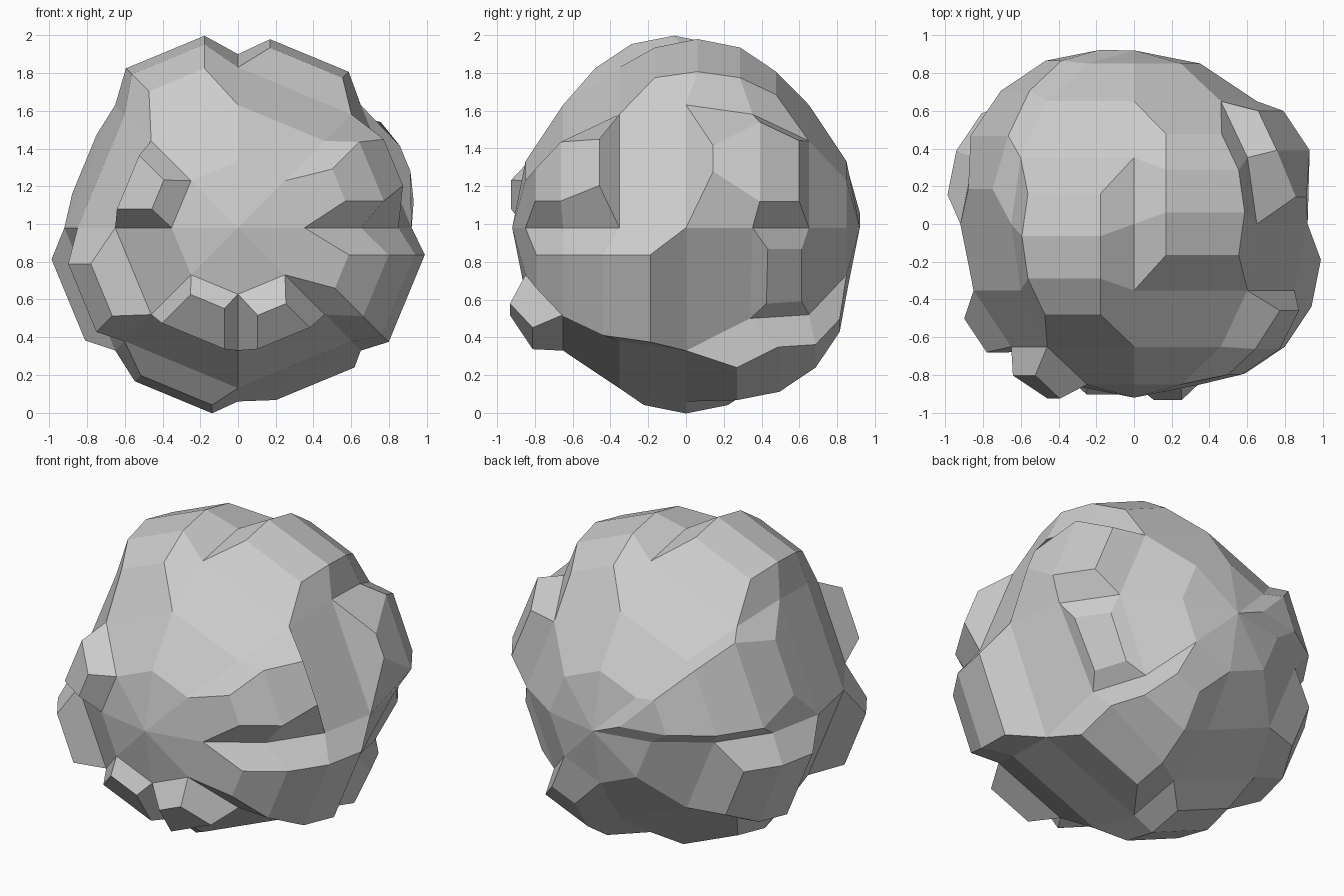
import bpy, bmesh, math
from mathutils import Vector, Matrix

if "Cube" in bpy.data.objects:
    bpy.data.objects.remove(bpy.data.objects["Cube"])

R = 0.92

# Low-poly ball, poles on the front/back axis
bm = bmesh.new()
bmesh.ops.create_uvsphere(bm, u_segments=8, v_segments=8, radius=R,
                          matrix=Matrix.Rotation(math.radians(90), 4, 'X'))
bm.normal_update()

# Index faces by sector (45 deg, from +x towards +z) and ring (front to back)
grid = {}
for f in bm.faces:
    c = f.calc_center_median()
    sector = int(math.degrees(math.atan2(c.z, c.x)) % 360 // 45)
    ring = int(math.degrees(math.acos(-c.y / c.length)) // 22.5)
    grid[(sector, ring)] = f

# Small dent beside the low block on the right
dent = min(bm.verts, key=lambda v: (v.co - Vector((0.6, 0.35, -0.6))).length)
dent.co = (0.59, 0.34, -0.48)


def raise_plate(sector, first, last, shrink, height, nudge=(0, 0, 0), pinch=1, end=0):
    """Extrude a strip of faces, shrink it, push it out; pinch narrows the
    front (end=-1) or back (end=1) edge."""
    faces = [grid[(sector, r)] for r in range(first, last + 1)]
    verts = {v for f in faces for v in f.verts}
    mid = sum((v.co for v in verts), Vector()) / len(verts)
    out = sum((f.normal for f in faces), Vector()).normalized()
    new = bmesh.ops.extrude_face_region(bm, geom=faces)['geom']
    old = [f for f in faces if f.is_valid]
    if old:
        bmesh.ops.delete(bm, geom=old, context='FACES')
    moved = [v for v in new if isinstance(v, bmesh.types.BMVert)]
    for v in moved:
        v.co = mid + (v.co - mid) * shrink + out * height + Vector(nudge)
    if end:
        edge = sorted(moved, key=lambda v: -end * v.co.y)[:2]
        centre = (edge[0].co + edge[1].co) / 2
        for v in edge:
            v.co = centre.lerp(v.co, pinch)


# sector, first ring, last ring, shrink, height
plates = [
    (1, 3, 5, 0.64, 0.175, (0, -0.03, 0)),                 # top right
    (2, 2, 4, 0.64, 0.195, (0, 0.03, 0)),                  # top left
    (0, 1, 2, 0.68, 0.150, (0.06, 0.08, 0.03), 0.6, 1),    # right front, upper
    (0, 4, 5, 0.70, 0.150, (0, -0.01, 0), 0.3, -1),        # right back, upper
    (7, 1, 3, 0.71, 0.160, (0.04, 0.03, -0.02)),           # right front, lower
    (7, 5, 5, 0.60, 0.050),                                # right back, small block
    (6, 1, 1, 0.60, 0.150),                                # lower front, right block
    (5, 1, 1, 0.72, 0.100),                                # lower front, left block
    (3, 1, 1, 0.62, 0.140),                                # left front, upper block
    (4, 2, 2, 0.60, 0.170, (0, 0, -0.03)),                 # left front, lower block
    (3, 4, 7, 0.80, 0.120, (0, 0, 0), 0.6, -1),            # left back, upper
    (4, 4, 5, 0.66, 0.170, (0, -0.02, -0.01)),             # left back, lower
    (5, 3, 4, 0.63, 0.138, (0.03, 0, 0)),                  # underside left
    (6, 4, 6, 0.64, 0.140, (0.06, 0.03, -0.01)),           # underside right
]
for p in plates:
    raise_plate(*p)

bmesh.ops.recalc_face_normals(bm, faces=bm.faces[:])
bmesh.ops.translate(bm, verts=bm.verts[:], vec=(0, 0, 0.98))

# Flat-shaded rock
mesh = bpy.data.meshes.new("rock")
bm.to_mesh(mesh)
bm.free()
rock = bpy.data.objects.new("rock", mesh)
bpy.context.collection.objects.link(rock)
